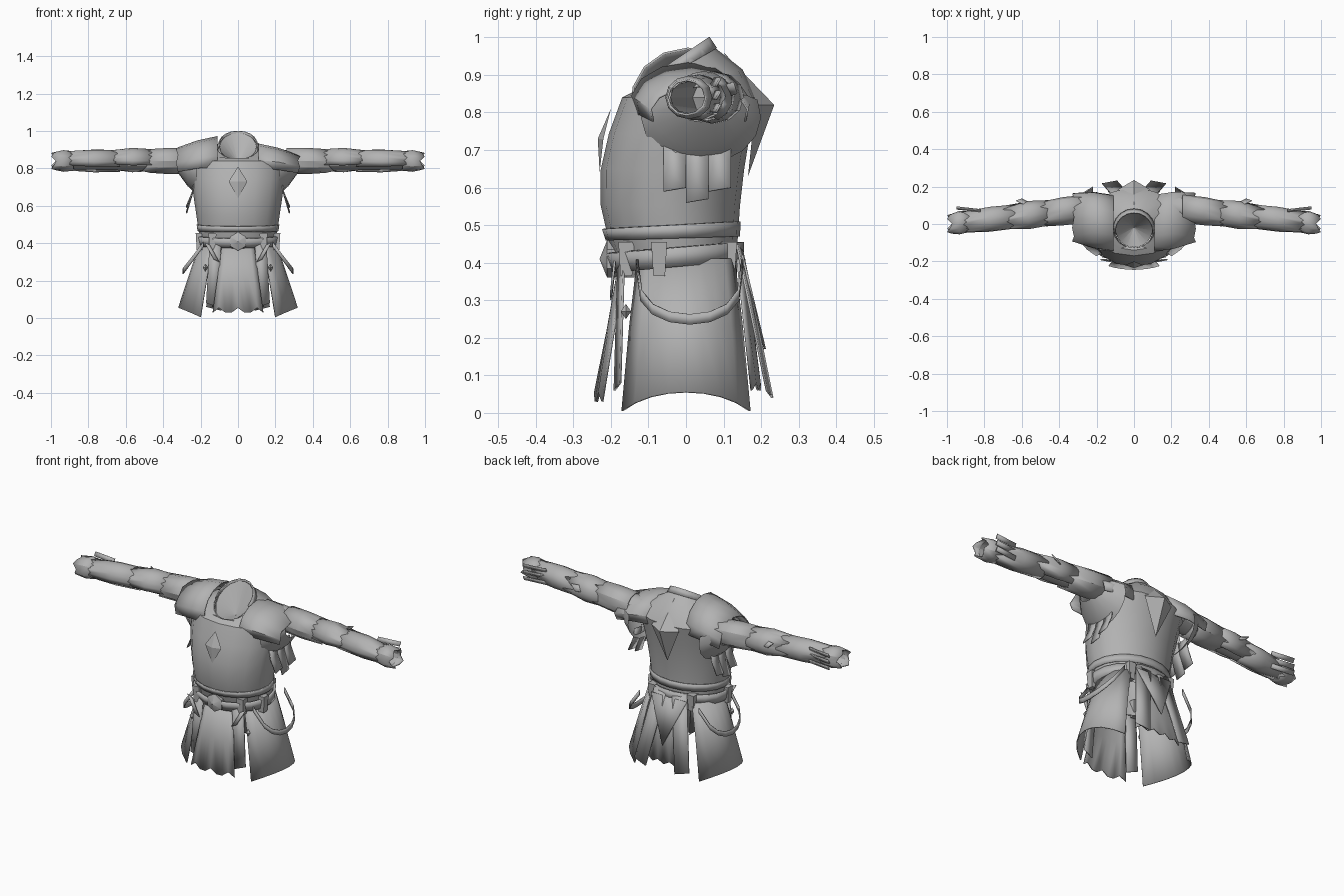
import bpy, math
from mathutils import Vector

default_cube = bpy.data.objects.get("Cube")
if default_cube:
    bpy.data.objects.remove(default_cube, do_unlink=True)

grey = (0.45, 0.45, 0.45, 1)
material = bpy.data.materials.new("plain_grey")
material.use_nodes = True
material.diffuse_color = grey
material.node_tree.nodes["Principled BSDF"].inputs["Base Color"].default_value = grey

BELT_HEIGHT = 0.41
CHEST_BOTTOM, CHEST_TOP = 0.36, 0.84
PLATE = 0.006


def make(name, verts, faces, thickness=0.0, sharp_angle=30):
    mesh = bpy.data.meshes.new(name)
    mesh.from_pydata([tuple(vert) for vert in verts], [], faces)
    mesh.materials.append(material)
    part = bpy.data.objects.new(name, mesh)
    bpy.context.collection.objects.link(part)
    if thickness:
        solidify = part.modifiers.new("thickness", "SOLIDIFY")
        solidify.thickness = thickness
        solidify.offset = 0
    bpy.ops.object.select_all(action="DESELECT")
    part.select_set(True)
    bpy.context.view_layer.objects.active = part
    bpy.ops.object.shade_smooth_by_angle(angle=math.radians(sharp_angle))


def shell(name, rings, start=0, end=360, steps=16, thickness=0.0, ragged=None):
    """Loft of (centre, u, v) rings over an arc; ragged(i) shifts the last ring."""
    closed = end - start == 360
    columns = steps if closed else steps + 1
    verts = []
    for centre, u, v in rings:
        for i in range(columns):
            angle = math.radians(start + (end - start) * i / steps)
            verts.append(Vector(centre) + Vector(u) * math.cos(angle) + Vector(v) * math.sin(angle))
    if ragged:
        for i in range(columns):
            verts[i - columns] += Vector(ragged(i))
    faces = []
    for row in range(len(rings) - 1):
        for i in range(steps):
            near, far = row * columns + i, row * columns + (i + 1) % columns
            faces.append((near, far, far + columns, near + columns))
    make(name, verts, faces, thickness)


def level(z, half_width, front, back, tilt=0.0):
    """Horizontal ring from its half width and its front and back reach."""
    return ((0, (front + back) / 2, z), (half_width, 0, 0), (0, (back - front) / 2, tilt))


def torso(z, grow=0.0, tilt=0.0):
    """Body outline: the belly bulges forward, the upper back swells backward."""
    t = (z - CHEST_BOTTOM) / (CHEST_TOP - CHEST_BOTTOM)
    front = -0.17 - 0.06 * math.sin(math.pi * t)
    back = 0.135 + 0.055 * t * t
    return level(z, 0.195 + 0.07 * t + grow, front - grow, back + grow, tilt)


def skirt(z, grow=0.0):
    """Skirt outline, flaring more to the sides than to the front."""
    drop = BELT_HEIGHT - z
    depth = 0.165 + 0.15 * drop + grow
    return level(z, 0.2 + 0.33 * drop + grow, -depth, depth)


def skirt_panel(name, middle, spread, bottom, grow, ragged):
    rings = [skirt(BELT_HEIGHT + (bottom - BELT_HEIGHT) * t, grow * (t + 1)) for t in (0, 0.5, 1)]
    shell(name, rings, middle - spread, middle + spread, 8, PLATE, ragged)


def sleeve(name, side, start, end, grow, bulge, arc=(0, 360), thickness=PLATE, tooth=0.0):
    """Tube along the forward-bending arm; tooth makes a jagged cuff."""
    rings = []
    for t in (0, 0.5, 1):
        x = start + (end - start) * t
        radius = 0.075 - 0.025 * x + grow + bulge * math.sin(math.pi * t)
        rings.append(((side * x, 0.11 - 0.11 * x, 0.84), (0, radius, 0), (0, 0, radius * 0.92)))
    shell(name, rings, *arc, 12, thickness, lambda i: (side * tooth * (i % 3 - 1), 0, 0))


def shoulder_plate(name, side, rise, arc):
    """Sloping half-shell from the neck out over the top of the arm."""
    rings = []
    for t in (0, 0.5, 1):
        height = rise - 0.03 * t
        rings.append(((side * (0.11 + 0.21 * t), 0.005 + 0.03 * t, 0.83 - 0.03 * t * t),
                      (0, 0.15 + 0.02 * t - 0.04 * t * t, 0), (0, 0, height)))
    shell(name, rings, *arc, 8, PLATE, lambda i: (side * 0.01 * (i % 2), 0, 0))


def kite(name, top, bottom, half_width, ridge, depth):
    """Raised four-sided gem; depth is the signed step back to its corners."""
    middle = Vector(ridge) - Vector((0, depth, 0))
    corner = Vector((half_width, 0, 0))
    verts = [top, middle + corner, bottom, middle - corner, ridge]
    make(name, verts, [(i, (i + 1) % 4, 4) for i in range(4)] + [(3, 2, 1, 0)], sharp_angle=5)


def strap(name, path, width):
    """Ribbon along a path; width is the offset to its second edge."""
    verts = [edge for point in path for edge in (Vector(point), Vector(point) + Vector(width))]
    faces = [(i, i + 1, i + 3, i + 2) for i in range(0, len(verts) - 2, 2)]
    make(name, verts, faces, PLATE)


def clip(name, direction):
    """Tapered belt fitting, placed by its compass direction around the waist."""
    angle = math.radians(direction)
    centre, u, v = (Vector(item) for item in torso(BELT_HEIGHT, 0.01))
    place = centre + u * math.cos(angle) + v * math.sin(angle)
    rings = []
    for height, size in ((-0.045, 0.001), (-0.045, 0.022), (0.045, 0.03), (0.045, 0.001)):
        rings.append((place + Vector((0, 0, height)), (size, 0, 0), (0, size, 0)))
    shell(name, rings, 45, 405, 4)


# Torso with its standing collar and the lining sunk inside it
neck = level(0.91, 0.11, -0.13, 0.08, 0.06)
body = [torso(CHEST_BOTTOM + (CHEST_TOP - CHEST_BOTTOM) * i / 5) for i in range(6)]
shell("breastplate", body + [level(0.885, 0.19, -0.14, 0.15, 0.03), neck])
shell("collar", [neck, level(0.92, 0.1, -0.13, 0.06, 0.08)], thickness=PLATE)
shell("collar_back", [neck, level(0.935, 0.1, -0.13, 0.06, 0.065)], -10, 190, 10, PLATE)
shell("neck_lining", [level(0.915, 0.098, -0.125, 0.06, 0.075), level(0.83, 0.001, -0.02, -0.018)])
kite("chest_diamond", (0, -0.2, 0.81), (0, -0.23, 0.64), 0.05, (0, -0.235, 0.73), -0.015)
kite("back_diamond", (0, 0.1, 0.96), (0, 0.165, 0.63), 0.085, (0, 0.235, 0.82), 0.05)

# Waist band, belt and six-sided buckle
shell("waist_band", [torso(0.465, 0.003, 0.005), torso(0.5, 0.003, 0.01)], steps=20, thickness=PLATE)
shell("belt", [torso(z, 0.012, 0.015) for z in (0.39, 0.44)], steps=20, thickness=0.012)
shell("buckle", [((0, y, BELT_HEIGHT), (size, 0, 0), (0, 0, size))
                 for y, size in ((-0.18, 0.05), (-0.21, 0.05), (-0.23, 0.001))], 30, 390, 6)

# Front and back of the skirt, with torn hems
skirt_panel("front_panel", 270, 23, 0.03, 0.01, lambda i: (0, 0, 0.025 * (i % 3 == 1)))
skirt_panel("back_panel", 90, 28, 0.06, -0.01, lambda i: (0, 0, 0.02 * (i % 2)))
make("back_flap", [(-0.11, 0.15, 0.42), (0.11, 0.15, 0.42), (0, 0.21, 0.17)], [(0, 1, 2)], PLATE)

for side, word in ((1, "left"), (-1, "right")):
    # Skirt side with an arched hem, and narrow tails beside it
    skirt_panel(word + "_skirt_panel", 90 - 90 * side, 51, 0.055, 0,
                lambda i: (0, 0, -0.05 * (i / 4 - 1) ** 2))
    strap(word + "_front_tail", [(side * 0.09, -0.18, 0.4), (side * 0.11, -0.19, 0.06)],
          (side * 0.06, 0.015, 0.02))
    strap(word + "_back_tail", [(side * 0.02, 0.15, 0.43), (side * 0.09, 0.23, 0.04)],
          (side * 0.08, -0.015, 0.02))

    # Hanging loop, stud and belt fittings
    loop = []
    for i in range(9):
        angle = math.pi * i / 8
        sag = math.sin(angle) ** 0.6
        loop.append((side * (0.185 + 0.11 * sag), 0.01 - 0.14 * math.cos(angle), 0.38 - 0.145 * sag))
    strap(word + "_side_loop", loop, (0, 0, 0.028))
    shell(word + "_stud", [((side * 0.175, -0.16, 0.27 + offset), (size, 0, 0), (0, size, 0))
                           for offset, size in ((-0.02, 0), (0, 0.014), (0.02, 0))], steps=4)
    strap(word + "_hanging_tie", [(side * 0.15, -0.19, 0.39), (side * 0.1, -0.2, 0.3)],
          (side * 0.03, 0, 0.015))
    for place, direction in (("front", -50), ("side", -15), ("back", 55)):
        clip(word + "_" + place + "_clip", direction if side > 0 else 180 - direction)

    # Arm with layered, ragged sleeves
    sleeve(word + "_arm", side, 0.2, 0.96, -0.005, 0, thickness=0)
    sleeve(word + "_upper_sleeve", side, 0.26, 0.49, 0.003, 0.004, tooth=0.02)
    sleeve(word + "_elbow_guard", side, 0.46, 0.67, 0.002, 0.01, (-60, 200), tooth=0.03)
    sleeve(word + "_forearm_guard", side, 0.63, 0.91, 0.002, 0.006, (-100, 210), tooth=0.03)
    sleeve(word + "_cuff", side, 0.88, 0.985, 0, 0.008, tooth=0.012)
    for height in (0.8, 0.835, 0.87):
        strap(word + "_cuff_flap", [(side * 0.82, 0.065, height), (side * 0.95, 0.08, height)],
              (0, 0.012, 0.022))
    strap(word + "_elbow_spike", [(side * 0.53, 0.1, 0.84), (side * 0.6, 0.135, 0.85)],
          (side * 0.03, -0.01, 0.03))

    # Armpit gusset joining the body to the arm, and hanging plates below it
    shell(word + "_armpit", [((side * x, 0.04, z), (0, size, 0), (0, 0, size * 0.8))
                             for x, z, size in ((0.22, 0.79, 0.16), (0.27, 0.81, 0.13), (0.32, 0.835, 0.075))],
          160, 380, 10)
    for i in range(3):
        y = 0.06 * i - 0.06
        strap(word + "_side_plate", [(side * 0.235, y, 0.72), (side * 0.245, y, 0.66),
                                     (side * 0.275, y, 0.59 - 0.03 * (i % 2))], (0, 0.06, 0.01))

# Shoulder plates, taller on the right
shoulder_plate("right_pauldron", -1, 0.14, (-10, 190))
shoulder_plate("left_shoulder_plate", 1, 0.1, (-20, 200))
